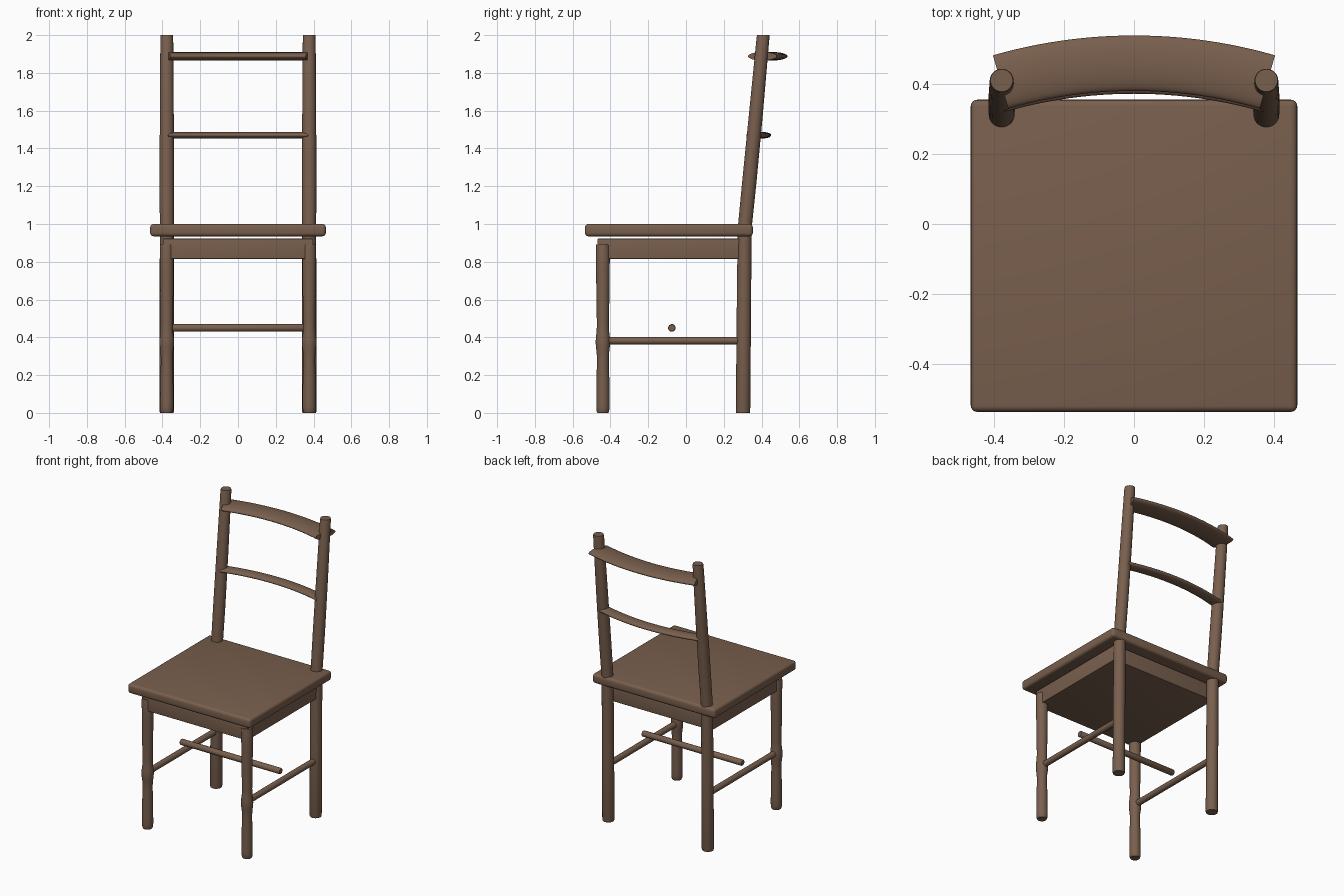
import bpy, bmesh
from math import sin, cos, pi
from mathutils import Vector

if "Cube" in bpy.data.objects:
    bpy.data.objects.remove(bpy.data.objects["Cube"])

wood = bpy.data.materials.new("brown_wood")
wood.diffuse_color = (0.19, 0.115, 0.075, 1)
wood.use_nodes = True
wood.node_tree.nodes["Principled BSDF"].inputs["Base Color"].default_value = wood.diffuse_color


def finish(name, bm, angle=0.7):
    bmesh.ops.recalc_face_normals(bm, faces=bm.faces)
    mesh = bpy.data.meshes.new(name)
    bm.to_mesh(mesh)
    bm.free()
    ob = bpy.data.objects.new(name, mesh)
    bpy.context.collection.objects.link(ob)
    mesh.materials.append(wood)
    bpy.ops.object.select_all(action='DESELECT')
    ob.select_set(True)
    bpy.context.view_layer.objects.active = ob
    bpy.ops.object.shade_smooth_by_angle(angle=angle)
    return ob


def loft(name, rings):
    """Skin a list of equally sized rings of points and cap both ends."""
    bm = bmesh.new()
    loops = [[bm.verts.new(p) for p in ring] for ring in rings]
    n = len(loops[0])
    for a, b in zip(loops, loops[1:]):
        for i in range(n):
            j = (i + 1) % n
            bm.faces.new((a[i], a[j], b[j], b[i]))
    bm.faces.new(loops[0])
    bm.faces.new(loops[-1])
    return finish(name, bm)


def ring(centre, u, v, n=32):
    c, u, v = Vector(centre), Vector(u), Vector(v)
    return [c + u * cos(2 * pi * i / n) + v * sin(2 * pi * i / n) for i in range(n)]


def turned(name, x, profile):
    """Upright post from (y, z, radius) stations."""
    return loft(name, [ring((x, y, z), (r, 0, 0), (0, r, 0)) for y, z, r in profile])


def box(name, lo, hi, bevel):
    bm = bmesh.new()
    bmesh.ops.create_cube(bm, size=1)
    for v in bm.verts:
        v.co = [(a + b) / 2 + c * (b - a) for a, b, c in zip(lo, hi, v.co)]
    bmesh.ops.bevel(bm, geom=bm.edges[:], offset=bevel, segments=4,
                    profile=0.5, affect='EDGES')
    return finish(name, bm)


def curved_rail(name, y_mid, z, depth, height, half=0.38, sweep=0.28, steps=24):
    """Flat elliptical section swept along a shallow horizontal arc."""
    radius = half / sin(sweep)
    rings = []
    for i in range(steps + 1):
        a = sweep * (2 * i / steps - 1)
        out = Vector((sin(a), cos(a), 0))
        centre = out * radius + Vector((0, y_mid - radius, z))
        rings.append(ring(centre, out * depth / 2, (0, 0, height / 2)))
    return loft(name, rings)


# Seat and the solid apron block just below it
box("seat", (-0.465, -0.535, 0.935), (0.465, 0.354, 1.0), 0.018)
box("apron", (-0.398, -0.469, 0.815), (0.398, 0.288, 0.922), 0.003)

front_profile = [(0, 0.029), (0.008, 0.033), (0.03, 0.035), (0.06, 0.035), (0.18, 0.034),
                 (0.28, 0.031), (0.32, 0.033), (0.35, 0.037), (0.375, 0.0385),
                 (0.40, 0.037), (0.43, 0.033), (0.47, 0.032), (0.60, 0.034),
                 (0.75, 0.036), (0.88, 0.037), (0.892, 0.035)]
back_profile = [(0.302, 0, 0.036), (0.302, 0.008, 0.038), (0.306, 0.5, 0.038),
                (0.310, 0.93, 0.037), (0.313, 1.0, 0.037), (0.335, 1.22, 0.038),
                (0.368, 1.56, 0.037), (0.408, 1.99, 0.034), (0.409, 2.0, 0.032)]

for side, s in (("left", -1), ("right", 1)):
    x = 0.377 * s
    # Turned front leg, back post and side stretcher
    turned("front_leg_" + side, x, [(-0.44, z, r) for z, r in front_profile])
    turned("back_post_" + side, x, back_profile)
    loft("side_stretcher_" + side,
         [ring((x, y, 0.382), (0.02, 0, 0), (0, 0, 0.02), 24) for y in (-0.44, 0.302)])

# Cross stretcher between the sides
loft("cross_stretcher",
     [ring((x, -0.075, 0.45), (0, r, 0), (0, 0, r), 24)
      for x, r in ((-0.378, 0.017), (-0.374, 0.02), (0.374, 0.02), (0.378, 0.017))])

# Curved back rails
curved_rail("crest_rail", 0.458, 1.888, 0.158, 0.045)
curved_rail("lower_back_rail", 0.411, 1.47, 0.08, 0.033)
